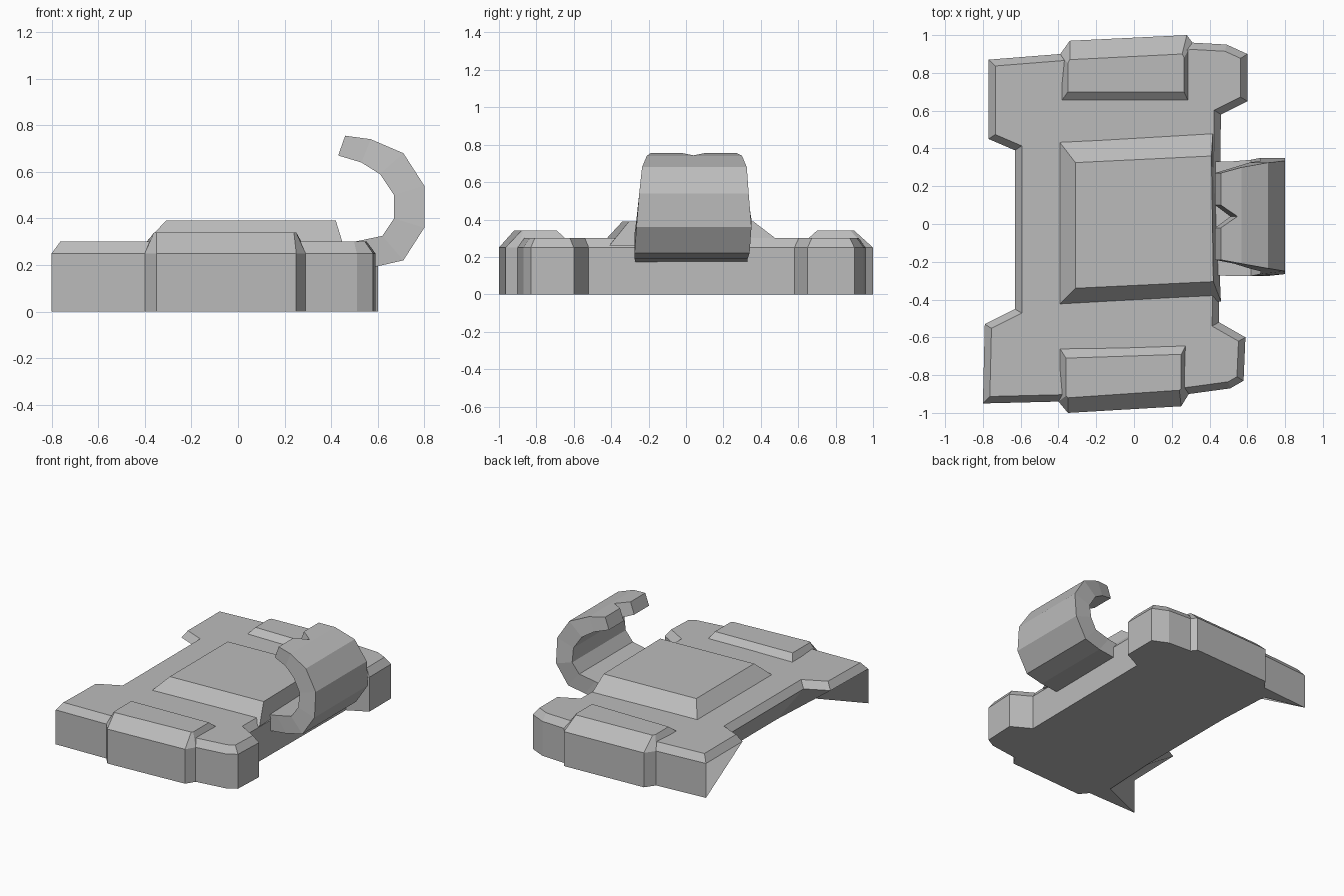
import bpy
import bmesh
from mathutils import Vector

cube = bpy.data.objects.get("Cube")
if cube:
    bpy.data.objects.remove(cube, do_unlink=True)

grey = bpy.data.materials.new("plain_grey")
grey.use_nodes = True
COLOUR = (0.5, 0.5, 0.5, 1)
grey.diffuse_color = COLOUR
grey.node_tree.nodes["Principled BSDF"].inputs["Base Color"].default_value = COLOUR


def finish(bm, name):
    bmesh.ops.recalc_face_normals(bm, faces=bm.faces)
    mesh = bpy.data.meshes.new(name)
    bm.to_mesh(mesh)
    bm.free()
    mesh.materials.append(grey)
    obj = bpy.data.objects.new(name, mesh)
    bpy.context.collection.objects.link(obj)
    return obj


def bridge(bm, a, b):
    for i in range(len(a)):
        j = (i + 1) % len(a)
        bm.faces.new((a[i], a[j], b[j], b[i]))


def stack(name, layers):
    """Solid made of outlines at rising heights: [(z, points), ...]."""
    bm = bmesh.new()
    rings = [[bm.verts.new((x, y, z)) for x, y in pts] for z, pts in layers]
    for low, high in zip(rings, rings[1:]):
        bridge(bm, low, high)
    bm.faces.new(rings[0])
    bm.faces.new(rings[-1])
    return finish(bm, name)


def inset(points, d):
    """Shrink a counter-clockwise outline by d, with mitred corners."""
    out = []
    for i, p in enumerate(points):
        p = Vector(p)
        e1 = (p - Vector(points[i - 1])).normalized()
        e2 = (Vector(points[(i + 1) % len(points)]) - p).normalized()
        n1, n2 = Vector((-e1.y, e1.x)), Vector((-e2.y, e2.x))
        out.append(tuple(p + (n1 + n2) * d / (1 + n1.dot(n2))))
    return out


# Main slab with four corner wings and a chamfered top
outline = [(.45, -.52), (.46, .58), (.6, .65), (.6, .9), (.49, .95), (.31, .96),
           (-.39, .9), (-.77, .87), (-.77, .45), (-.63, .39),
           (-.63, -.45), (-.79, -.53), (-.8, -.95), (-.4, -.94), (.29, -.9),
           (.51, -.87), (.58, -.83), (.59, -.6)]
# The floor is undercut between and beneath the wings on one side
undercut = {8: (-.47, .8), 9: (-.45, .4), 10: (-.45, -.4), 11: (-.47, -.81)}
floor = [undercut.get(i, p) for i, p in enumerate(outline)]
stack("body_slab", [(0, floor), (.25, outline), (.3, inset(outline, .036))])

# Raised side blocks
base_left = [(-.42, .6), (-.39, .9), (-.34, .97), (.28, 1), (.31, .96), (.31, .6)]
top_left = [(-.35, .7), (-.35, .85), (-.34, .87), (.255, .9), (.265, .88), (.265, .7)]
stack("left_side_block", [(0, base_left), (.25, base_left), (.34, top_left)])
base_right = [(-.43, -.6), (-.4, -.94), (-.35, -1), (.25, -.965), (.29, -.9), (.3, -.59)]
top_right = [(-.36, -.71), (-.36, -.91), (-.35, -.92), (.24, -.88), (.25, -.87), (.25, -.69)]
stack("right_side_block", [(0, base_right), (.25, base_right), (.34, top_right)])

# Raised centre panel
stack("centre_panel", [
    (.26, [(-.43, .48), (.42, .53), (.46, -.41), (-.43, -.46)]),
    (.39, [(-.31, .325), (.41, .36), (.42, -.305), (-.31, -.34)])])

# Curled plate: outer and inner curve points, then its two side limits in y
outer = [(.42, .17), (.58, .19), (.71, .22), (.8, .36), (.8, .54), (.71, .68),
         (.57, .74), (.46, .755)]
inner = [(.42, .285), (.5, .3), (.62, .325), (.67, .4), (.67, .5), (.61, .59),
         (.53, .64), (.43, .67)]
sides = [(-.27, .33), (-.275, .33), (-.275, .34), (-.265, .35), (-.25, .335),
         (-.235, .325), (-.21, .3), (-.19, .27)]
NOTCH = (-.02, .04, .1)

bm = bmesh.new()
rings = []
for k, (o, i, (y0, y1)) in enumerate(zip(outer, inner, sides)):
    columns = (y0, *NOTCH, y1)
    ring = []
    for (x, z), (px, pz), order in ((o, outer[k - 1], columns), (i, inner[k - 1], columns[::-1])):
        for y in order:
            # The tip has a small V notch cut into its middle
            t = .8 if k == len(outer) - 1 and y == NOTCH[1] else 0
            ring.append(bm.verts.new((x + (px - x) * t, y, z + (pz - z) * t)))
    rings.append(ring)
for a, b in zip(rings, rings[1:]):
    bridge(bm, a, b)
for ring in (rings[0], rings[-1]):
    for j in range(4):
        bm.faces.new((ring[j], ring[j + 1], ring[8 - j], ring[9 - j]))
finish(bm, "curled_plate")
